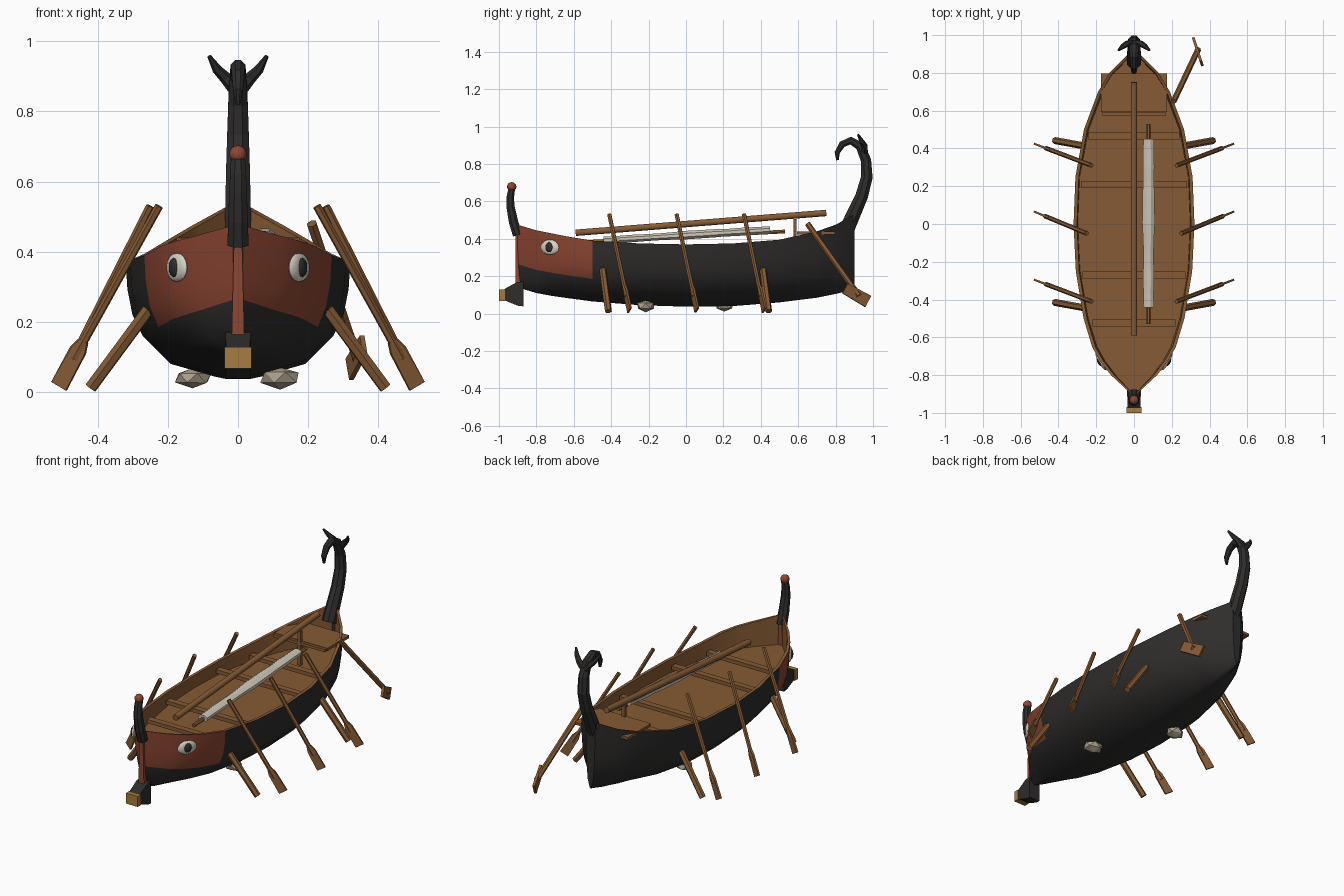
import bpy, bmesh, math, random
from mathutils import Vector, Matrix

if "Cube" in bpy.data.objects:
    bpy.data.objects.remove(bpy.data.objects["Cube"])

random.seed(4)

def mat(name, r, g, b):
    m = bpy.data.materials.new(name)
    m.diffuse_color = (r, g, b, 1)
    m.use_nodes = True
    m.node_tree.nodes["Principled BSDF"].inputs["Base Color"].default_value = m.diffuse_color
    return m

BLACK = mat("tarred_wood", .028, .026, .025)
RED = mat("red_paint", .27, .062, .032)
WOOD = mat("brown_wood", .24, .105, .035)
SAIL = mat("linen", .62, .58, .47)
BRONZE = mat("bronze", .38, .2, .05)
STONE = mat("stone", .42, .36, .27)
WHITE = mat("eye_white", .7, .66, .56)

def finish(name, bm, mats, smooth=None):
    bmesh.ops.recalc_face_normals(bm, faces=bm.faces)
    me = bpy.data.meshes.new(name)
    bm.to_mesh(me)
    bm.free()
    ob = bpy.data.objects.new(name, me)
    bpy.context.collection.objects.link(ob)
    for m in mats:
        me.materials.append(m)
    if smooth:
        bpy.ops.object.select_all(action='DESELECT')
        bpy.context.view_layer.objects.active = ob
        ob.select_set(True)
        bpy.ops.object.shade_smooth_by_angle(angle=math.radians(smooth))
    return ob

def tube(name, pts, radii, n, m, hint=(0, 0, 1), smooth=None):
    """Sweep an n-gon along pts; radii are (along hint, across hint)."""
    pts = [Vector(p) for p in pts]
    k = 1 / math.cos(math.pi / n)
    bm, rings = bmesh.new(), []
    for i, p in enumerate(pts):
        t = (pts[min(i + 1, len(pts) - 1)] - pts[max(i - 1, 0)]).normalized()
        u = Vector(hint)
        u = (u - t * u.dot(t)).normalized()
        v = t.cross(u)
        r = radii[i] if isinstance(radii, list) else radii
        a, b = r if isinstance(r, tuple) else (r, r)
        angs = [2 * math.pi * (j + .5) / n for j in range(n)]
        rings.append([bm.verts.new(p + k * (u * a * math.cos(g) + v * b * math.sin(g))) for g in angs])
    for A, B in zip(rings, rings[1:]):
        for j in range(n):
            bm.faces.new((A[j], A[(j + 1) % n], B[(j + 1) % n], B[j]))
    bm.faces.new(rings[0])
    bm.faces.new(rings[-1])
    return finish(name, bm, [m], smooth)

def box(name, c, s, m):
    bm = bmesh.new()
    bmesh.ops.create_cube(bm, size=1, matrix=Matrix.Translation(c) @ Matrix.Diagonal((*s, 1)))
    return finish(name, bm, [m])

def ball(name, c, s, m, rot=0):
    bm = bmesh.new()
    M = Matrix.Translation(c) @ Matrix.Rotation(rot, 4, 'Z') @ Matrix.Diagonal((*s, 1))
    bmesh.ops.create_uvsphere(bm, u_segments=12, v_segments=8, radius=1, matrix=M)
    return finish(name, bm, [m], 40)

# hull stations: y, half width, sheer height, keel height
STATIONS = [(-.9, .014, .475, .14), (-.8, .122, .445, .11), (-.725, .18, .43, .096),
            (-.65, .222, .415, .085), (-.5, .267, .39, .065), (-.25, .308, .375, .045),
            (0, .32, .37, .037), (.25, .31, .375, .04), (.5, .265, .395, .06),
            (.7, .19, .44, .085), (.8, .13, .475, .105), (.9, .03, .53, .13)]
# section: height fraction, width fraction
SECTION = [(0, .1), (.02, .2), (.13, .6), (.37, .85), (.55, .94), (.77, .985), (1, 1)]

def width_at(f):
    for (a, wa), (b, wb) in zip(SECTION, SECTION[1:]):
        if f <= b:
            return wa + (wb - wa) * (f - a) / (b - a)
    return 1

DECK = .3
bm = bmesh.new()
rows = []
for y, w, top, keel in STATIONS:
    prof = [(w * f, keel + h * (top - keel)) for h, f in SECTION]
    prof.append((max(w - .018, .004), top))
    prof.append((max(w * width_at((DECK - keel) / (top - keel)) - .018, .003), DECK))
    rows.append([[bm.verts.new((s * x, y, z)) for x, z in prof] for s in (1, -1)])
last = len(SECTION) + 1
for i, (A, B) in enumerate(zip(rows, rows[1:])):
    for s in (0, 1):
        for j in range(last):
            f = bm.faces.new((A[s][j], B[s][j], B[s][j + 1], A[s][j + 1]))
            f.material_index = 2 if j >= len(SECTION) - 1 else (1 if i < 4 and j >= 3 else 0)
    bm.faces.new((A[0][0], A[1][0], B[1][0], B[0][0]))
    bm.faces.new((A[0][last], A[1][last], B[1][last], B[0][last])).material_index = 2
for r in (rows[0], rows[-1]):
    for j in range(last):
        bm.faces.new((r[0][j], r[0][j + 1], r[1][j + 1], r[1][j]))
finish("hull", bm, [BLACK, RED, WOOD], 35)

# bow: painted stem strip, post, knob, ram
tube("stem_strip", [(0, -.9, .16), (0, -.9, .45)], [(.018, .012), (.011, .012)], 4, RED, (1, 0, 0))
tube("bow_post", [(0, -.9, .42), (0, -.922, .49), (0, -.938, .57), (0, -.94, .62), (0, -.932, .665)],
     [(.03, .026), (.028, .025), (.025, .022), (.023, .02), (.02, .018)], 8, BLACK, (1, 0, 0))
ball("bow_knob", (0, -.932, .678), (.025, .025, .025), RED)
tube("ram", [(0, -.87, .105), (0, -.9, .105), (0, -.975, .1)],
     [(.066, .036), (.064, .036), (.028, .034)], 4, BLACK)
tube("ram_cap", [(0, -.968, .098), (0, -1, .098)], (.031, .039), 4, BRONZE)

# stern post curling forward, with a pair of horns
tube("stern_post", [(0, .86, .45), (0, .895, .53), (0, .94, .63), (0, .967, .73), (0, .962, .82),
                    (0, .932, .895), (0, .88, .925), (0, .835, .905), (0, .808, .86), (0, .81, .82)],
     [(.038, .04), (.036, .038), (.034, .034), (.031, .031), (.028, .028), (.024, .025),
      (.021, .021), (.018, .018), (.014, .014), (.007, .007)], 8, BLACK, (1, 0, 0))

# eyes
for s in (1, -1):
    rot = -.53 if s > 0 else math.pi + .53
    ball("eye", (s * .174, -.727, .355), (.014, .056, .041), WHITE, rot)
    ball("pupil", (s * .183, -.732, .355), (.01, .023, .027), BLACK, rot)
    tube("horn", [(s * .01, .955, .865), (s * .035, .955, .895), (s * .06, .94, .92), (s * .082, .92, .957)],
         [.017, .015, .012, .005], 6, BLACK, (0, 1, 0))

# oar: shaft plus upright flat blade over its last part
def oar(name, p, q, r, tip, blade, wide):
    p, q = Vector(p), Vector(q)
    tube(name + "_shaft", [p, p.lerp(q, blade + .1)], r, 6, WOOD)
    tube(name + "_blade", [p.lerp(q, blade), p.lerp(q, blade + .05), q],
         [(wide * .55, .007), (wide, .006), (wide * 1.15, .005)], 4, WOOD)

for s in (1, -1):
    for y, x in ((-.41, .225), (-.05, .25), (.31, .225)):
        oar("oar", (s * x, y, .53), (s * .51, y + .108, .017), .0105, 0, .75, .022)
    # props holding the hull upright
    for y in (-.442, .415):
        tube("prop", [(s * .255, y - .003, .235), (s * .42, y + .027, .012)], .016, 6, WOOD)

# steering oar
tube("steering_shaft", [(.21, .65, .48), (.34, .925, .095)], .0135, 6, WOOD)
tube("steering_blade", [(.358, .85, .135), (.318, .973, .065)], [(.03, .007), (.034, .007)], 4, WOOD)

# rowing benches
for y, w in ((-.525, .22), (-.27, .272), (.21, .28), (.465, .24)):
    box("bench", (0, y, .335), (2 * w, .037, .022), WOOD)

# stern platform and mast crutch
box("stern_platform", (0, .695, .432), (.35, .205, .016), WOOD)
box("mast_crutch", (0, .583, .4), (.022, .018, .21), WOOD)
box("crutch_bar", (0, .583, .43), (.34, .016, .016), WOOD)

# lowered mast, yard and furled sail
tube("mast", [(0, -.59, .432), (0, .75, .538)], .017, 8, WOOD, smooth=50)
tube("yard", [(.077, -.53, .383), (.077, .53, .439)], .01, 6, WOOD)
N = 13
pts, rad = [], []
for i in range(N):
    y = -.44 + .89 * i / (N - 1)
    pts.append((.077, y, .392 + .056 * i / (N - 1)))
    k = random.uniform(.85, 1.1)
    rad.append((.021 * k, .031 * k))
tube("furled_sail", pts, rad, 8, SAIL)

# chock stones under the hull
for c, s in (((.12, -.215, .042), (.062, .052, .033)), ((-.13, .205, .04), (.056, .052, .03))):
    bm = bmesh.new()
    bmesh.ops.create_icosphere(bm, subdivisions=1, radius=1)
    for v in bm.verts:
        v.co = Vector(c) + Vector([a * b * random.uniform(.85, 1.08) for a, b in zip(v.co, s)])
    finish("chock_stone", bm, [STONE])
